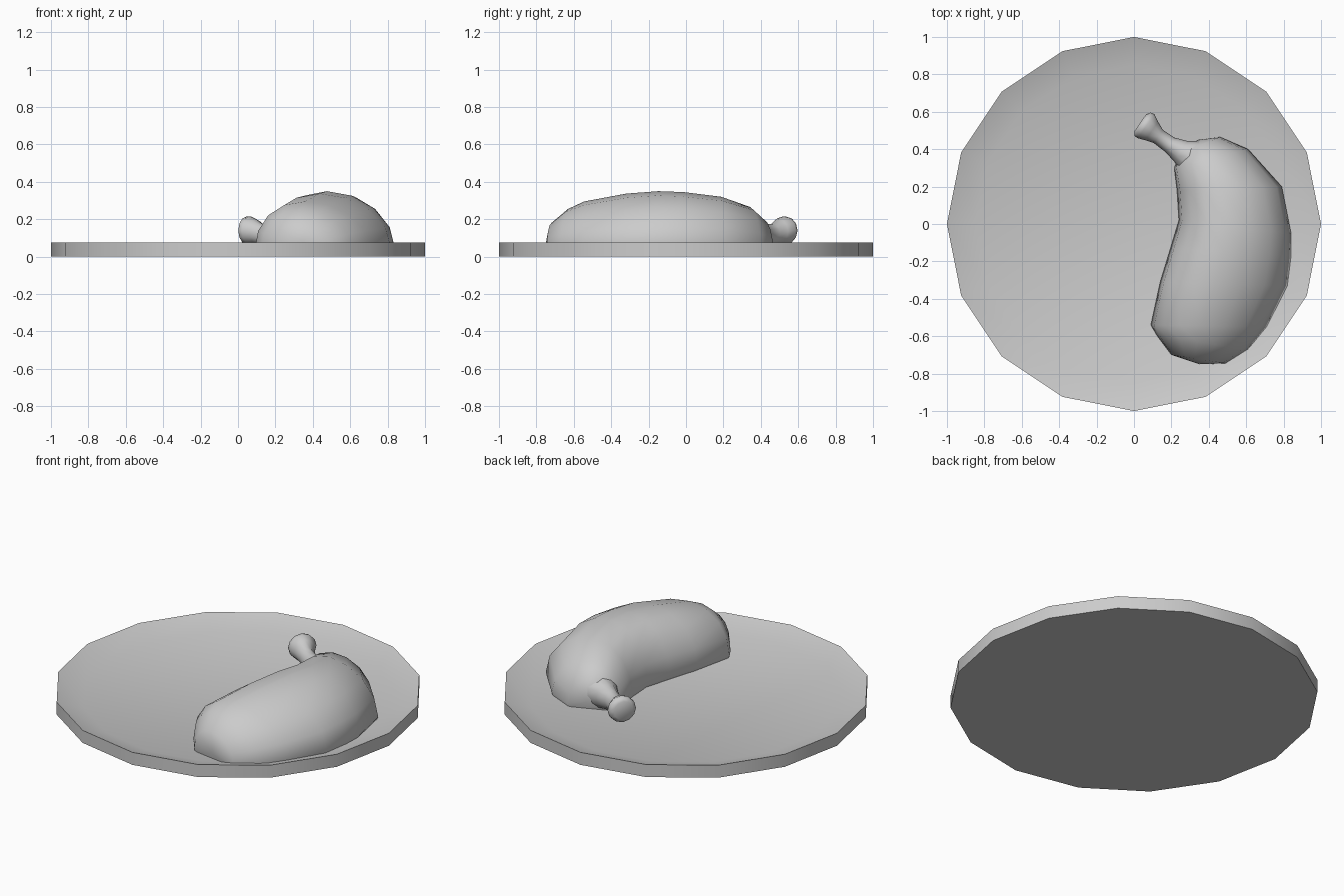
import bpy, bmesh
from math import sin, cos, pi, radians
from mathutils import Vector

if "Cube" in bpy.data.objects:
    bpy.data.objects.remove(bpy.data.objects["Cube"])


def loft(name, rings, start=None, end=None, angle=50):
    """Skin closed rings; cap with a tip point or a flat face."""
    bm = bmesh.new()
    loops = [[bm.verts.new(p) for p in r] for r in rings]
    n = len(loops[0])
    for a, b in zip(loops, loops[1:]):
        for i in range(n):
            j = (i + 1) % n
            bm.faces.new((a[i], a[j], b[j], b[i]))
    for loop, tip in ((loops[0], start), (loops[-1], end)):
        if tip is None:
            bm.faces.new(loop)
        else:
            v = bm.verts.new(tip)
            for i in range(n):
                bm.faces.new((loop[i], loop[(i + 1) % n], v))
    bmesh.ops.recalc_face_normals(bm, faces=bm.faces)
    me = bpy.data.meshes.new(name)
    bm.to_mesh(me)
    bm.free()
    ob = bpy.data.objects.new(name, me)
    bpy.context.collection.objects.link(ob)
    bpy.ops.object.select_all(action='DESELECT')
    ob.select_set(True)
    bpy.context.view_layer.objects.active = ob
    bpy.ops.object.shade_smooth_by_angle(angle=radians(angle))
    return ob


# Plate: 16-sided disc with a shallow dished top
def circle(r, z):
    return [(r * cos(i * pi / 8), r * sin(i * pi / 8), z) for i in range(16)]


loft("plate", [circle(1, 0), circle(1, 0.075), circle(0.85, 0.025)])

# Fruit body: arched sections between inner and outer outline points
sections = [  # inner x, y, outer x, y, top z
    (0.20, -0.70, 0.49, -0.745, 0.18),
    (0.125, -0.60, 0.61, -0.67, 0.255),
    (0.09, -0.54, 0.71, -0.55, 0.295),
    (0.14, -0.31, 0.82, -0.33, 0.337),
    (0.195, -0.13, 0.84, -0.17, 0.35),
    (0.24, 0.02, 0.84, -0.05, 0.345),
    (0.23, 0.18, 0.79, 0.20, 0.32),
    (0.215, 0.30, 0.61, 0.40, 0.265),
    (0.25, 0.38, 0.46, 0.465, 0.195),
]
BASE = 0.04
SKEW = 0.13  # the crest leans towards the inner side


def arch(ix, iy, ox, oy, top):
    a, b = Vector((ix, iy, 0)), Vector((ox, oy, 0))
    mid, half = (a + b) / 2, (b - a) / 2
    pts = []
    for k in range(9):
        c, s = cos(k * pi / 8), sin(k * pi / 8)
        pts.append(mid + half * (c - SKEW * s * s) + Vector((0, 0, BASE + (top - BASE) * s)))
    pts += [mid + half * s + Vector((0, 0, 0.015)) for s in (-0.95, 0.95)]
    return pts


loft("fruit_body", [arch(*s) for s in sections],
     (0.35, -0.75, 0.07), (0.34, 0.45, 0.08), 60)

# Stem: flared at the fruit, knobbed at the free end
axis = Vector((-0.82, 0.57, 0)).normalized()
side = Vector((axis.y, -axis.x, 0))
stem = [  # x, y, centre z, radius, half height
    (0.31, 0.36, 0.11, 0.10, 0.09), (0.25, 0.39, 0.11, 0.065, 0.075),
    (0.19, 0.425, 0.115, 0.045, 0.06), (0.13, 0.468, 0.12, 0.043, 0.055),
    (0.095, 0.497, 0.135, 0.06, 0.066), (0.065, 0.523, 0.14, 0.078, 0.076),
    (0.045, 0.534, 0.14, 0.076, 0.074), (0.034, 0.542, 0.14, 0.055, 0.055),
]
rings = [[Vector((x, y, z)) + side * (r * cos(k * pi / 6)) + Vector((0, 0, h * sin(k * pi / 6)))
          for k in range(12)] for x, y, z, r, h in stem]
loft("stem", rings, angle=60)
